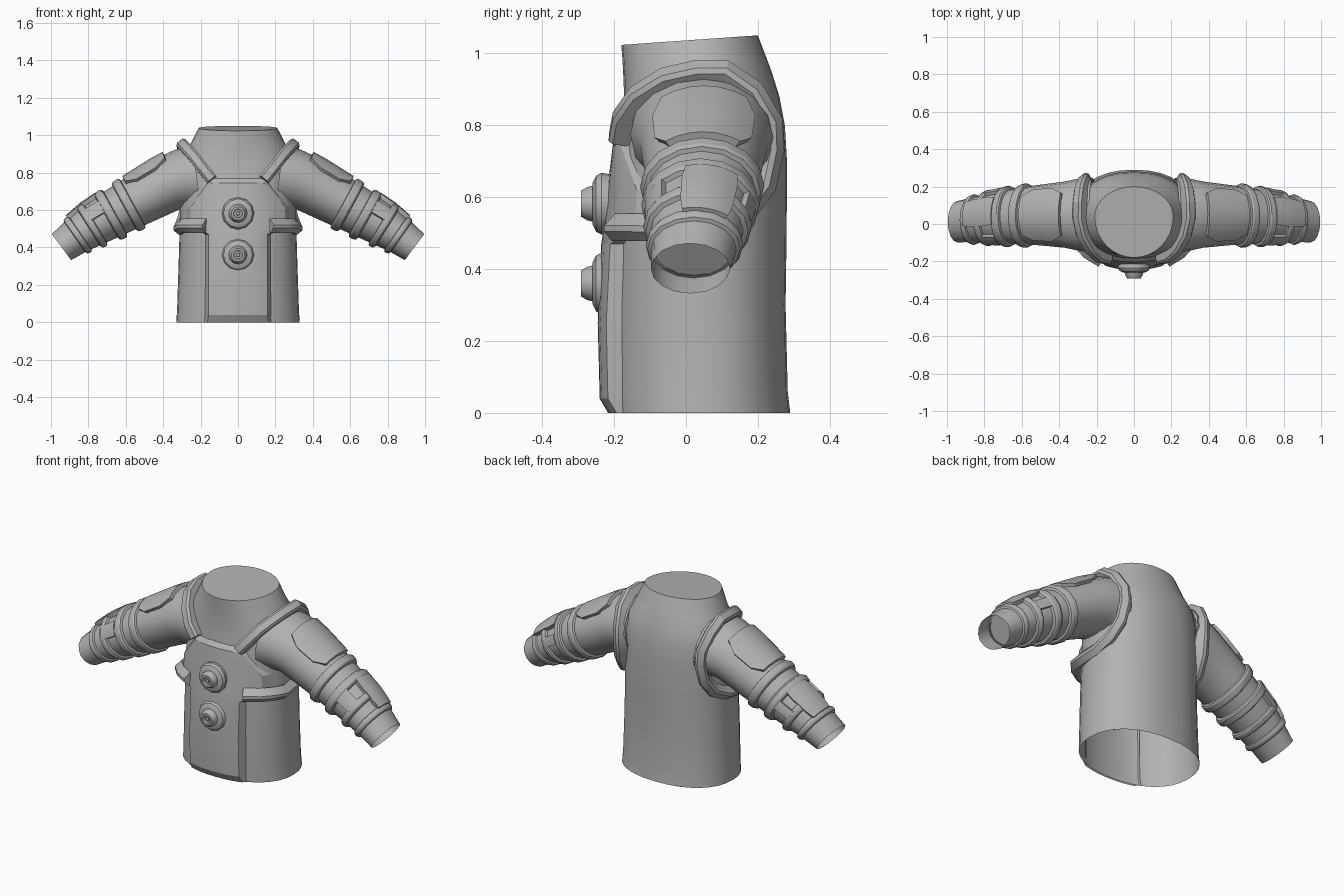
import bpy, bmesh, math
from mathutils import Vector

if "Cube" in bpy.data.objects:
    bpy.data.objects.remove(bpy.data.objects["Cube"])

fabric = bpy.data.materials.new("grey fabric")
fabric.diffuse_color = (0.45, 0.45, 0.45, 1)
fabric.use_nodes = True
fabric.node_tree.nodes["Principled BSDF"].inputs["Base Color"].default_value = fabric.diffuse_color


def make(name, verts, faces, mirror=False, angle=28, fix=True):
    me = bpy.data.meshes.new(name)
    me.from_pydata([tuple(v) for v in verts], [], faces)
    if fix:
        bm = bmesh.new()
        bm.from_mesh(me)
        bmesh.ops.recalc_face_normals(bm, faces=bm.faces)
        bm.to_mesh(me)
        bm.free()
    ob = bpy.data.objects.new(name, me)
    bpy.context.collection.objects.link(ob)
    me.materials.append(fabric)
    if mirror:
        ob.modifiers.new("mirror", 'MIRROR').use_mirror_merge = False
    bpy.ops.object.select_all(action='DESELECT')
    ob.select_set(True)
    bpy.context.view_layer.objects.active = ob
    bpy.ops.object.shade_smooth_by_angle(angle=math.radians(angle))
    return ob


def bridge(rows, n, closed=True):
    """Quads between successive rows of n points."""
    return [(r*n + i, r*n + (i+1) % n, (r+1)*n + (i+1) % n, (r+1)*n + i)
            for r in range(rows-1) for i in range(n if closed else n-1)]


def lerp_row(table, t):
    """Linear lookup in a table keyed on its first column."""
    for a, b in zip(table, table[1:]):
        if t <= b[0]:
            f = (t - a[0]) / (b[0] - a[0])
            return [p + (q-p)*f for p, q in zip(a, b)]
    return list(table[-1])


# torso: height, half width, front y, back y
TORSO = [(0, .33, -.205, .29), (.06, .326, -.208, .283), (.3, .318, -.21, .277),
         (.5, .312, -.205, .28), (.7, .31, -.192, .281), (.8, .305, -.178, .275),
         (.88, .29, -.172, .26), (.95, .255, -.175, .238), (.985, .238, -.177, .225),
         (1.037, .21, -.18, .2)]
YC, POW = .04, 2.25


def torso_y(x, z):
    _, rx, yf, _ = lerp_row(TORSO, z)
    return YC - (YC-yf) * max(0, 1 - min(1, abs(x)/rx)**POW) ** (1/POW)


N = 32
verts = []
for z, rx, yf, yb in TORSO:
    for i in range(N):
        a = 2*math.pi*i/N
        c, s = math.cos(a), math.sin(a)
        e = 2/POW if z < .9 else 1
        x = rx * math.copysign(abs(c)**e, c)
        y = YC + (yb-YC if s > 0 else YC-yf) * math.copysign(abs(s)**e, s)
        tilt = .07*(y-.01) if z > 1 else 0
        verts.append((x, y, z + tilt))
faces = bridge(len(TORSO), N)
faces.append(tuple(range((len(TORSO)-1)*N, len(TORSO)*N)))     # neck cap
make("torso", verts, faces, fix=False)

# raised chest panel: height, half width, relief
PANEL = [(.0, .185, .012), (.04, .18, .033), (.25, .178, .036), (.47, .178, .03),
         (.52, .29, .025), (.62, .285, .022), (.745, .17, .018), (.775, .15, -.005)]
cols = [-1, -.88, -.7, -.5, -.25, 0, .25, .5, .7, .88, 1]
verts = [(u*w, torso_y(u*w, z) - (d if abs(u) < 1 else -.008), z)
         for z, w, d in PANEL for u in cols]
make("chest_panel", verts, bridge(len(PANEL), len(cols), False), angle=22, fix=False)

# sleeve axis: x, y, z, radius across, radius along y
SLEEVE = [(.22, .045, .775, .175, .2), (.3, .05, .765, .162, .192), (.37, .05, .742, .15, .177),
          (.54, .047, .65, .137, .158), (.68, .04, .574, .125, .143), (.78, .032, .517, .115, .132),
          (.87, .022, .457, .098, .119), (.944, .012, .402, .087, .11)]


def sleeve_point(x, a, off=0.0):
    p, q = lerp_row(SLEEVE, max(.22, x-.05)), lerp_row(SLEEVE, min(.944, x+.05))
    d = Vector((q[0]-p[0], 0, q[2]-p[2])).normalized()
    up = Vector((-d.z, 0, d.x))
    _, y, z, rn, ry = lerp_row(SLEEVE, x)
    return Vector((x, y, z)) + up*((rn+off)*math.cos(a)) + Vector((0, (ry+off)*math.sin(a), 0))


M = 16
ring = [2*math.pi*i/M for i in range(M)]
xs = [s[0] for s in SLEEVE]
make("sleeve", [sleeve_point(x, a) for x in xs for a in ring], bridge(len(xs), M), True)
# closed lining set back inside the cuff
make("cuff_lining", [sleeve_point(.865, a, -.004) for a in ring], [tuple(range(M))], True)


def band(name, x0, x1, off):
    """Bevelled hoop around the sleeve."""
    prof = [(x0-.006, -.01), (x0, off*.7), (x0+.008, off), (x1-.008, off), (x1, off*.7), (x1+.006, -.01)]
    make(name, [sleeve_point(x, a, o) for x, o in prof for a in ring], bridge(len(prof), M), True)


band("elbow_band", .565, .605, .018)
band("forearm_band", .66, .70, .02)
band("lower_forearm_band", .765, .795, .018)
band("wrist_band", .845, .87, .014)


def pad(name, x0, x1, a0, a1, off, taper=0.0):
    """Raised plate over part of the sleeve, with sloping edges."""
    rows, n = 7, 9
    verts = []
    for r in range(rows):
        t = min(1, max(0, (r-1)/(rows-3)))
        for i in range(n):
            u = min(1, max(0, (i-1)/(n-3)))
            k = 1 - taper*(1 if t in (0, 1) else 0)
            mid, half = (a0+a1)/2, (a1-a0)/2*k
            edge = r in (0, rows-1) or i in (0, n-1)
            x = x0 + (x1-x0)*t + (-.004 if r == 0 else .004 if r == rows-1 else 0)
            a = mid + half*(2*u-1) + (-.02 if i == 0 else .02 if i == n-1 else 0)
            verts.append(sleeve_point(x, a, -.012 if edge else off))
    make(name, verts, bridge(rows, n, False), True)


pad("upper_arm_pad", .345, .545, -.85, .85, .017, .25)
pad("forearm_pad", .695, .85, -.3, .75, .022, .1)
pad("forearm_front_tab", .70, .775, -1.35, -.75, .016)
pad("forearm_back_tab", .70, .775, 1.1, 1.5, .016)

# trim strip running from the chest, round the shoulder and under the arm
PATH = [(.14, -.195, .765), (.185, -.185, .82), (.235, -.14, .885), (.28, -.06, .935),
        (.3, .03, .955), (.3, .11, .955), (.29, .19, .9), (.27, .243, .81),
        (.265, .247, .73), (.275, .225, .63), (.295, .165, .55), (.312, .07, .505),
        (.318, -.03, .495), (.3, -.105, .505), (.25, -.16, .505), (.175, -.205, .505)]
pts = [Vector(p) for p in PATH]
hub = Vector((.12, .04, .73))
verts = []
for i, p in enumerate(pts):
    t = (pts[min(i+1, len(pts)-1)] - pts[max(i-1, 0)]).normalized()
    n = p - hub
    n = (n - t*n.dot(t)).normalized()
    s = t.cross(n)
    for w, h in ((-.03, -.04), (-.03, .008), (-.018, .02), (.018, .02), (.03, .008), (.03, -.04)):
        verts.append(p + s*w + n*h)
faces = bridge(len(pts), 6) + [tuple(range(6)), tuple(range(len(verts)-6, len(verts)))]
make("shoulder_trim", verts, faces, True)

# round chest valves
VALVE = [(.08, -.2), (.086, -.235), (.078, -.25), (.058, -.26), (.05, -.26), (.046, -.275),
         (.036, -.292), (.024, -.292), (.022, -.275), (.012, -.275), (.01, -.284), (.001, -.284)]
K = 12
for label, zc in (("upper", .582), ("lower", .36)):
    verts = [(r*math.cos(2*math.pi*i/K), y, zc + r*math.sin(2*math.pi*i/K))
             for r, y in VALVE for i in range(K)]
    make(label + "_valve", verts, bridge(len(VALVE), K), angle=31)
